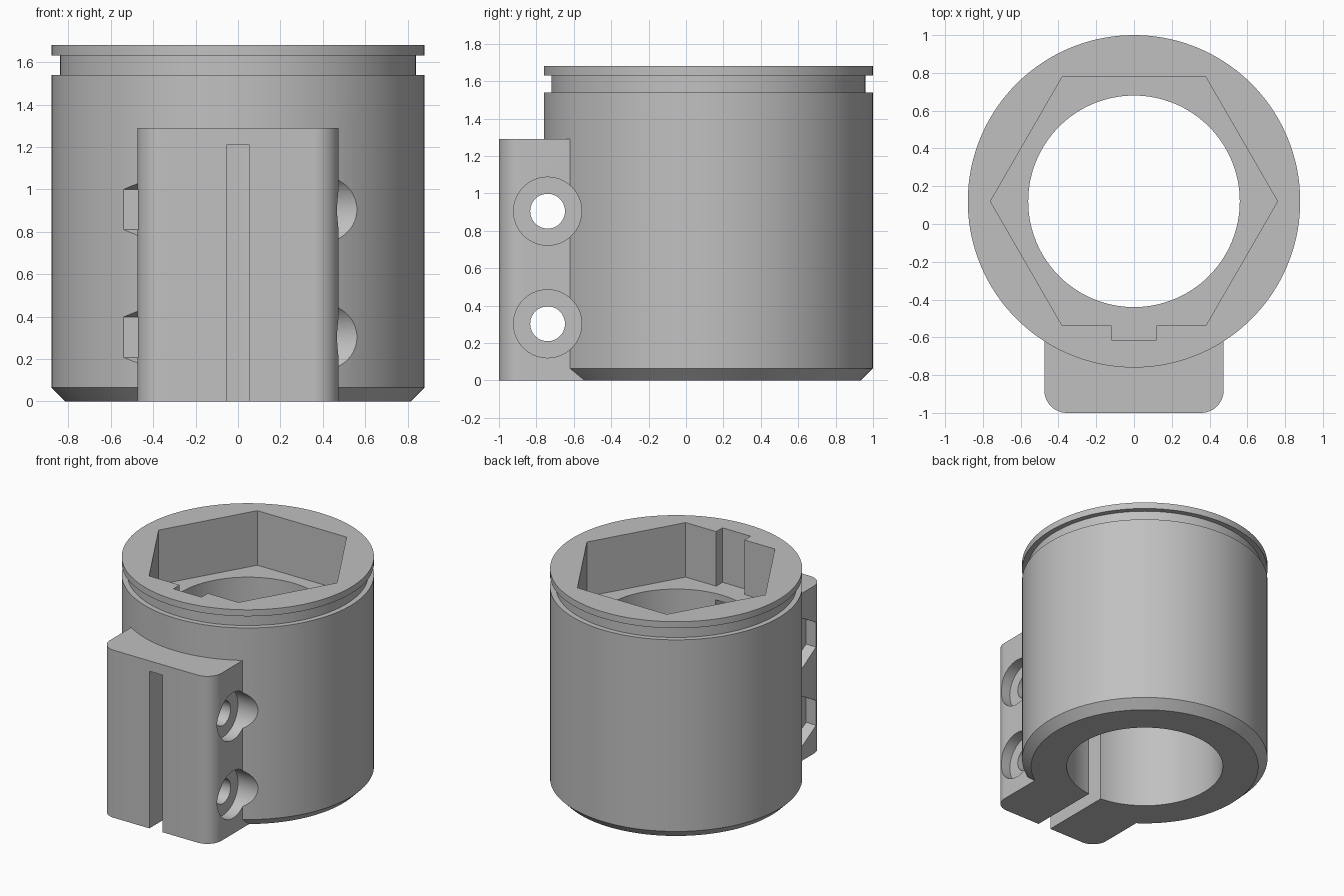
import bpy
import bmesh
from math import cos, sin, pi, radians
from mathutils import Matrix, Vector

cube = bpy.data.objects.get("Cube")
if cube:
    bpy.data.objects.remove(cube, do_unlink=True)

CENTRE_Y = 0.12      # axis of the round body
SCREW_Y = -0.74      # axis of the clamp screws
SCREW_HEIGHTS = (0.303, 0.905)

grey = bpy.data.materials.new("plain grey")
grey.use_nodes = True
colour = (0.53, 0.53, 0.53, 1)
grey.diffuse_color = colour
grey.node_tree.nodes["Principled BSDF"].inputs["Base Color"].default_value = colour


def finish(name, bm):
    bmesh.ops.recalc_face_normals(bm, faces=bm.faces)
    mesh = bpy.data.meshes.new(name)
    bm.to_mesh(mesh)
    bm.free()
    mesh.materials.append(grey)
    obj = bpy.data.objects.new(name, mesh)
    bpy.context.collection.objects.link(obj)
    return obj


def ring(radius, sides, cx=0, cy=0, start=0, sweep=2 * pi):
    return [(cx + radius * cos(start + sweep * i / sides),
             cy + radius * sin(start + sweep * i / sides)) for i in range(sides)]


def prism(name, outline, low, high, along_x=False):
    """Extrude an outline along z, or a (y, z) outline along x."""
    bm = bmesh.new()
    face = bm.faces.new([bm.verts.new((u, v, low)) for u, v in outline])
    side = bmesh.ops.extrude_face_region(bm, geom=[face])["geom"]
    bmesh.ops.translate(bm, vec=Vector((0, 0, high - low)),
                        verts=[g for g in side if isinstance(g, bmesh.types.BMVert)])
    if along_x:
        turn = Matrix(((0, 0, 1, 0), (1, 0, 0, 0), (0, 1, 0, 0), (0, 0, 0, 1)))
        bmesh.ops.transform(bm, matrix=turn, verts=bm.verts)
    return finish(name, bm)


def box(name, x, y0, y1, z0, z1):
    return prism(name, [(-x, y0), (x, y0), (x, y1), (-x, y1)], z0, z1)


def lathe(name, profile, sides=144):
    bm = bmesh.new()
    loops = [[bm.verts.new((x, y, z)) for x, y in ring(r, sides, cy=CENTRE_Y)]
             for r, z in profile]
    for a, b in zip(loops, loops[1:]):
        for i in range(sides):
            j = (i + 1) % sides
            bm.faces.new((a[i], a[j], b[j], b[i]))
    bm.faces.new(loops[0])
    bm.faces.new(loops[-1])
    return finish(name, bm)


def combine(target, tool, operation):
    mod = target.modifiers.new(operation.lower(), "BOOLEAN")
    mod.operation = operation
    mod.solver = "EXACT"
    mod.object = tool
    bpy.context.view_layer.objects.active = target
    bpy.ops.object.modifier_apply(modifier=mod.name)
    bpy.data.objects.remove(tool, do_unlink=True)


# Round body with bottom chamfer and retaining groove
body = lathe("clamp_body", [(0.815, 0), (0.88, 0.065), (0.88, 1.54), (0.84, 1.54),
                            (0.84, 1.63), (0.88, 1.63), (0.88, 1.68)])

# Clamp block with rounded front corners
W, R = 0.475, 0.12
outline = [(W, -0.3), (-W, -0.3)]
for side, start in ((-1, pi), (1, 1.5 * pi)):
    arc = ring(R, 12, side * (W - R), R - 1, start, pi / 2)
    end = start + pi / 2
    outline += arc + [(side * (W - R) + R * cos(end), R - 1 + R * sin(end))]
combine(body, prism("clamp_block", outline, 0, 1.29), "UNION")

# Through bore, hexagonal socket and its keyway
combine(body, prism("bore_cutter", ring(0.56, 128, cy=CENTRE_Y), -0.2, 2), "DIFFERENCE")
combine(body, prism("socket_cutter", ring(0.76, 6, cy=CENTRE_Y), 1.26, 2), "DIFFERENCE")
combine(body, box("keyway_cutter", 0.12, -0.615, -0.2, 1.26, 2), "DIFFERENCE")

# Clamp slot
combine(body, box("slot_cutter", 0.055, -1.2, -0.2, -0.2, 1.21), "DIFFERENCE")

# Screw holes, round head recesses and hexagonal nut recesses
for z in SCREW_HEIGHTS:
    for name, radius, sides, start, low, high in (
            ("hole_cutter", 0.093, 48, 0, -0.9, 0.9),
            ("head_cutter", 0.182, 64, 0, 0.39, 0.9),
            ("nut_cutter", 0.19, 6, pi / 2, -0.9, -0.39)):
        shape = ring(radius, sides, SCREW_Y, z, start)
        combine(body, prism(name, shape, low, high, along_x=True), "DIFFERENCE")

# Smooth the round walls, keep the machined edges crisp
bpy.ops.object.select_all(action="DESELECT")
body.select_set(True)
bpy.context.view_layer.objects.active = body
bpy.ops.object.shade_smooth_by_angle(angle=radians(25))
